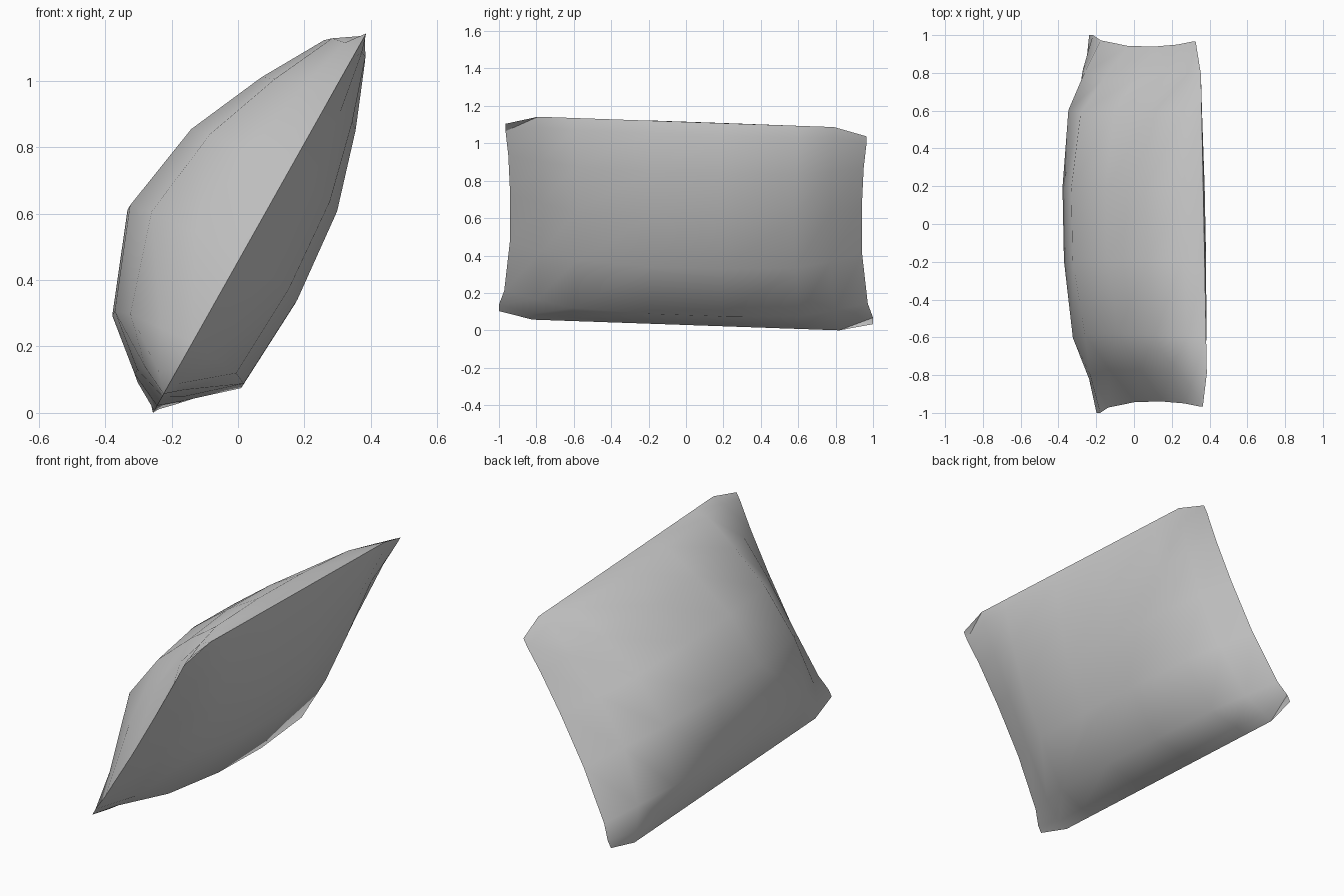
import bpy, bmesh

if "Cube" in bpy.data.objects:
    bpy.data.objects.remove(bpy.data.objects["Cube"])

# Cross-section rows: distance up the seam, back bulge, front bulge, half width
rows = [(0.00, 0.0, 0.0, 1.0), (0.05, 0.105, 0.06, 1.0), (0.17, 0.25, 0.195, 0.972),
        (0.47, 0.366, 0.212, 0.942), (0.76, 0.318, 0.186, 0.94),
        (1.00, 0.21, 0.115, 0.95), (1.19, 0.10, 0.04, 0.965), (1.245, 0.0, 0.0, 0.965)]
# Columns: fraction of the half width, share of the bulge
cols = [(-1, 0), (-0.82, 0.42), (-0.62, 0.82), (-0.2, 1),
        (0.2, 1), (0.62, 0.82), (0.82, 0.42), (1, 0)]

# Leaning seam plane: direction up the slope and its normal
dx, dz = 0.49, 0.872
nx, nz = -dz, dx
last_r, last_c = len(rows) - 1, len(cols) - 1


def point(i, j, side):
    t, back, front, half = rows[i]
    v, share = cols[j]
    y = v * half
    if j in (0, last_c):              # clipped corners
        t += {0: 0.045, 1: 0.035, last_r: -0.05, last_r - 1: -0.04}.get(i, 0)
    t -= 0.04 * y                     # slight sideways skew
    h = (back if side > 0 else -front) * share
    return (-0.24 + t * dx + h * nx, y, 0.033 + t * dz + h * nz)


# Cushion: two bulging panels sharing one seam
bm = bmesh.new()
seam = {}


def vert(i, j, side):
    edge = i in (0, last_r) or j in (0, last_c)
    key = (i, j, 0 if edge else side)
    if key not in seam:
        seam[key] = bm.verts.new(point(i, j, side))
    return seam[key]


for side in (1, -1):
    for i in range(last_r):
        for j in range(last_c):
            bm.faces.new([vert(a, b, side) for a, b in
                          ((i, j), (i, j + 1), (i + 1, j + 1), (i + 1, j))])
bmesh.ops.recalc_face_normals(bm, faces=bm.faces)
low = min(v.co.z for v in bm.verts)
bmesh.ops.translate(bm, verts=bm.verts, vec=(0, 0, -low))

mesh = bpy.data.meshes.new("cushion")
bm.to_mesh(mesh)
bm.free()
cushion = bpy.data.objects.new("cushion", mesh)
bpy.context.collection.objects.link(cushion)

# Smooth panels with a crisp seam
bpy.context.view_layer.objects.active = cushion
cushion.select_set(True)
bpy.ops.object.shade_smooth_by_angle(angle=1.05)
